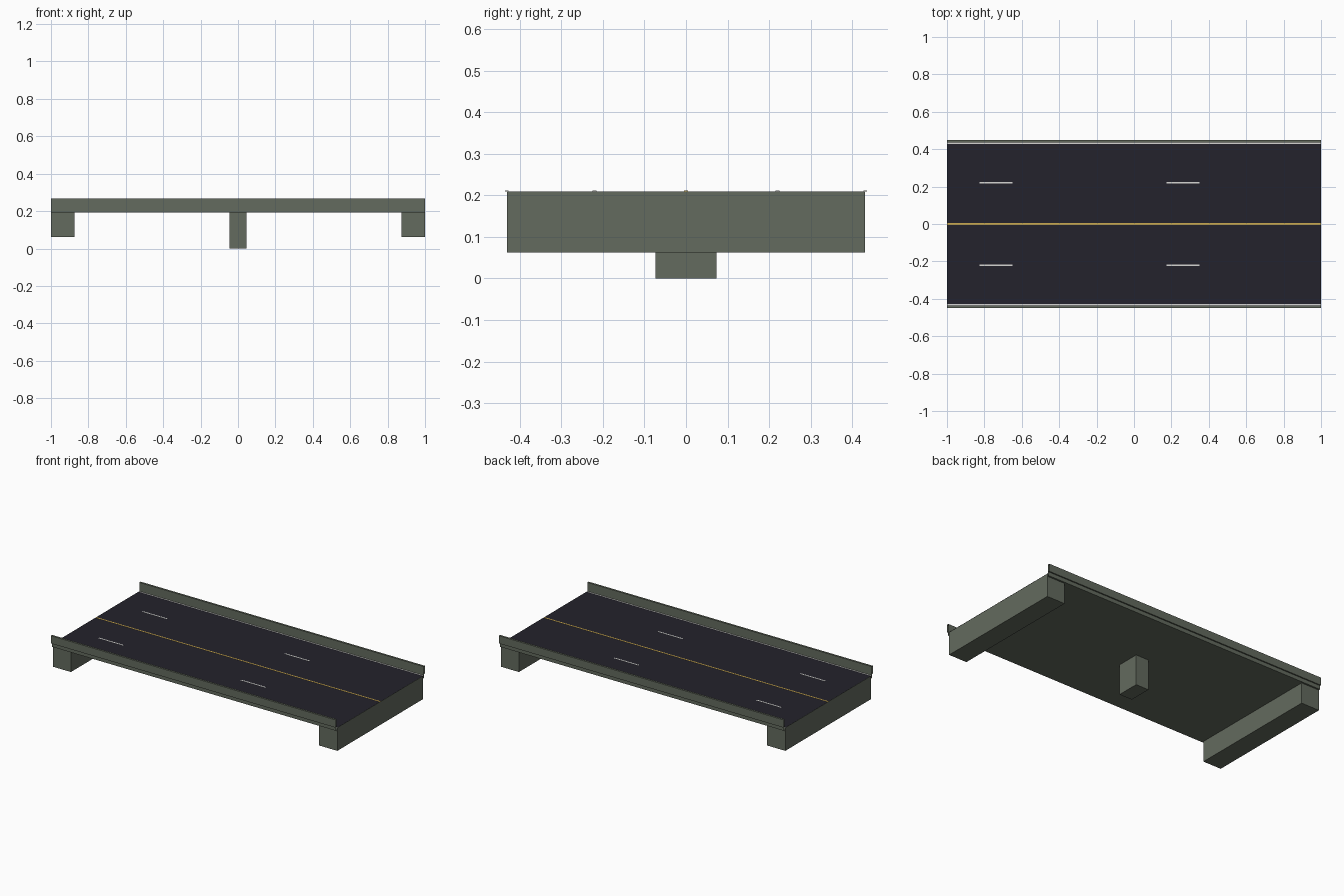
import bpy, bmesh

default = bpy.data.objects.get("Cube")
if default:
    bpy.data.objects.remove(default, do_unlink=True)


def material(name, rgb):
    m = bpy.data.materials.new(name)
    m.use_nodes = True
    m.diffuse_color = (*rgb, 1)
    node = next(n for n in m.node_tree.nodes if n.type == 'BSDF_PRINCIPLED')
    node.inputs["Base Color"].default_value = (*rgb, 1)
    node.inputs["Roughness"].default_value = 0.9
    return m


concrete = material("grey green concrete", (0.125, 0.145, 0.112))
asphalt = material("dark asphalt", (0.017, 0.016, 0.025))
white = material("white paint", (0.68, 0.68, 0.66))
yellow = material("yellow paint", (0.6, 0.4, 0.08))


def add_object(name, bm, *mats):
    bmesh.ops.recalc_face_normals(bm, faces=bm.faces)
    mesh = bpy.data.meshes.new(name)
    bm.to_mesh(mesh)
    bm.free()
    for m in mats:
        mesh.materials.append(m)
    ob = bpy.data.objects.new(name, mesh)
    bpy.context.collection.objects.link(ob)
    return ob


def box(name, x, y, z, mat):
    bm = bmesh.new()
    bmesh.ops.create_cube(bm, size=1)
    for v in bm.verts:
        v.co = [r[0] if c < 0 else r[1] for c, r in zip(v.co, (x, y, z))]
    return add_object(name, bm, mat)


ROAD = 0.21
SOFFIT = 0.193

# Deck and parapets: one cross-section swept along x, left open at the ends
half = [(0.442, SOFFIT), (0.442, 0.217), (0.45, 0.217),
        (0.45, 0.266), (0.437, 0.266), (0.437, ROAD)]
profile = half + [(-y, z) for y, z in reversed(half)]
bm = bmesh.new()
left, right = [[bm.verts.new((x, y, z)) for y, z in profile] for x in (-1, 1)]
for i in range(len(profile)):
    j = (i + 1) % len(profile)
    bm.faces.new((left[i], left[j], right[j], right[i]))
for f in bm.faces:
    # the carriageway is the only face lying wholly at road level
    if all(abs(v.co.z - ROAD) < 0.001 for v in f.verts):
        f.material_index = 1
add_object("deck_and_parapets", bm, concrete, asphalt)

# Abutments at both ends and the central pier
for side, x in (("right", (-1, -0.873)), ("left", (0.873, 1))):
    box(side + "_abutment", x, (-0.431, 0.431), (0.062, ROAD - 0.001), concrete)
box("central_pier", (-0.045, 0.045), (-0.073, 0.073), (0, SOFFIT + 0.005), concrete)


# Painted road markings
def stripe(name, x, y, width, mat):
    box(name, x, (y - width / 2, y + width / 2), (ROAD - 0.001, ROAD + 0.001), mat)


stripe("centre_line", (-1, 1), 0, 0.009, yellow)
for side, s in (("front", -1), ("back", 1)):
    stripe(side + "_edge_line", (-1, 1), s * 0.431, 0.008, white)
    for n, start in enumerate((-0.825, 0.175)):
        stripe(f"{side}_lane_dash_{n + 1}", (start, start + 0.175), s * 0.22, 0.009, white)
